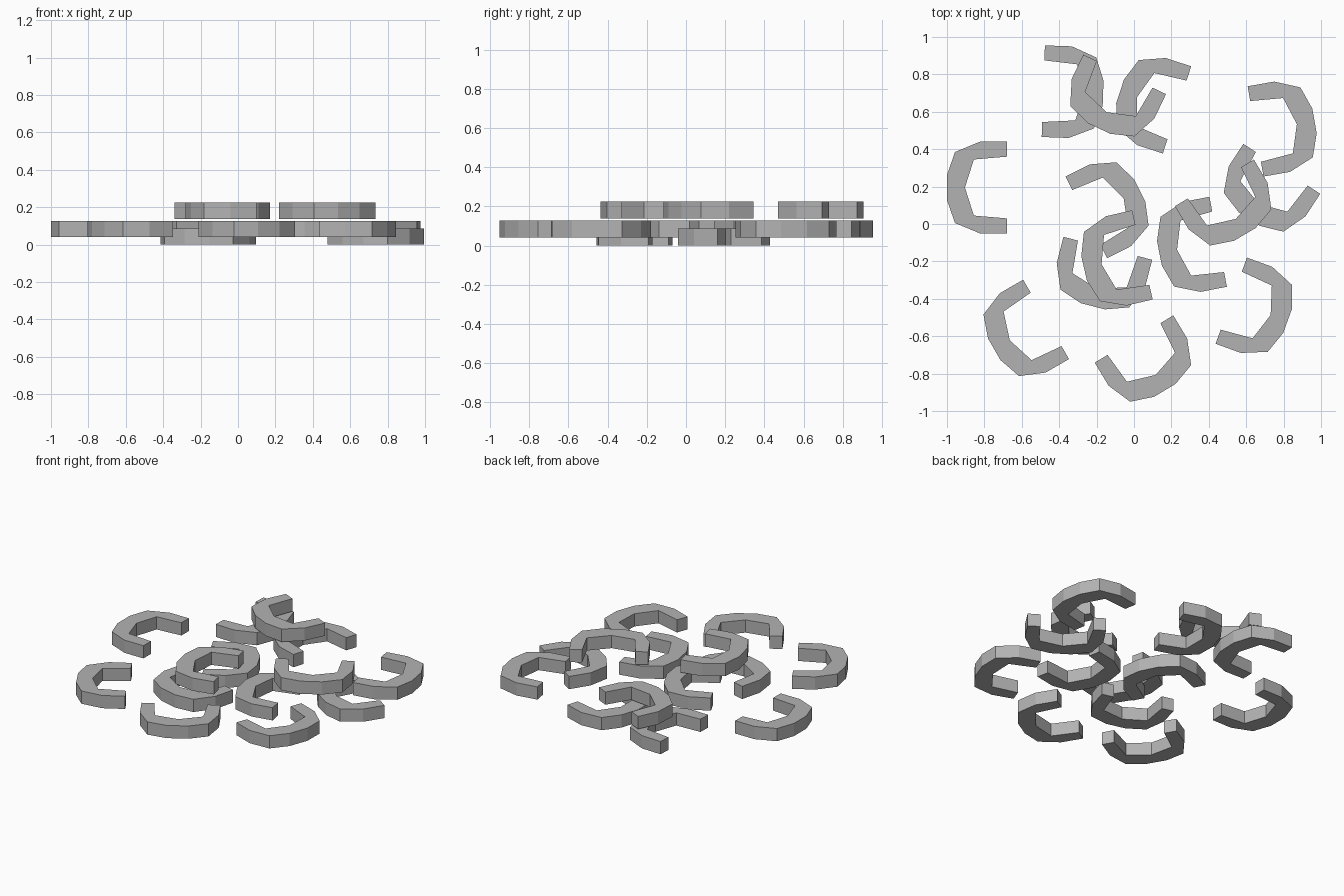
import bpy
import bmesh
from math import radians
from mathutils import Matrix

cube = bpy.data.objects.get("Cube")
if cube:
    bpy.data.objects.remove(cube, do_unlink=True)

# Single plain grey
grey = bpy.data.materials.new("plain grey")
grey.use_nodes = True
colour = (0.45, 0.45, 0.45, 1)
grey.diffuse_color = colour
grey.node_tree.nodes["Principled BSDF"].inputs["Base Color"].default_value = colour

THICK = 0.087
# Half of the C-shaped outline; the origin lies midway between the open tips
OUTER = [(0, 0.245), (-0.144, 0.245), (-0.277, 0.19), (-0.32, 0.067)]
INNER = [(-0.224, 0), (-0.176, 0.15), (0, 0.165)]


def c_mesh():
    """Extruded C-shape, open towards +x."""
    outline = OUTER + [(x, -y) for x, y in reversed(OUTER)]
    outline += [(x, -y) for x, y in reversed(INNER)] + INNER[1:]
    bm = bmesh.new()
    face = bm.faces.new([bm.verts.new((x, y, 0)) for x, y in outline])
    result = bmesh.ops.extrude_face_region(bm, geom=[face])
    top = [g for g in result["geom"] if isinstance(g, bmesh.types.BMVert)]
    bmesh.ops.translate(bm, verts=top, vec=(0, 0, THICK))
    bmesh.ops.recalc_face_normals(bm, faces=bm.faces)
    mesh = bpy.data.meshes.new("c_piece")
    bm.to_mesh(mesh)
    bm.free()
    mesh.materials.append(grey)
    return mesh


# Layer name: base height, then (x, y, opening angle) of every piece
LAYERS = {
    "lower_piece": (0.0, [(-0.14, -0.13, 75.5), (0.79, 0.295, 57)]),
    "middle_piece": (0.04, [
        (-0.68, 0.195, 0), (-0.47, -0.51, 30), (0, -0.615, 121),
        (0.52, -0.41, 160), (0.65, 0.495, 190), (0.23, 0.61, -18),
        (-0.485, 0.71, 178), (-0.255, 0.035, 207), (0.45, -0.095, 11)]),
    "upper_piece": (0.138, [
        (-0.05, 0.80, 64.5), (0.43, 0.22, 120.5), (0.045, -0.165, 13)]),
}

piece = c_mesh()
for name, (z, places) in LAYERS.items():
    for i, (x, y, angle) in enumerate(places, 1):
        obj = bpy.data.objects.new(f"{name}_{i}", piece)
        obj.matrix_world = Matrix.Translation((x, y, z)) @ Matrix.Rotation(radians(angle), 4, "Z")
        bpy.context.collection.objects.link(obj)
